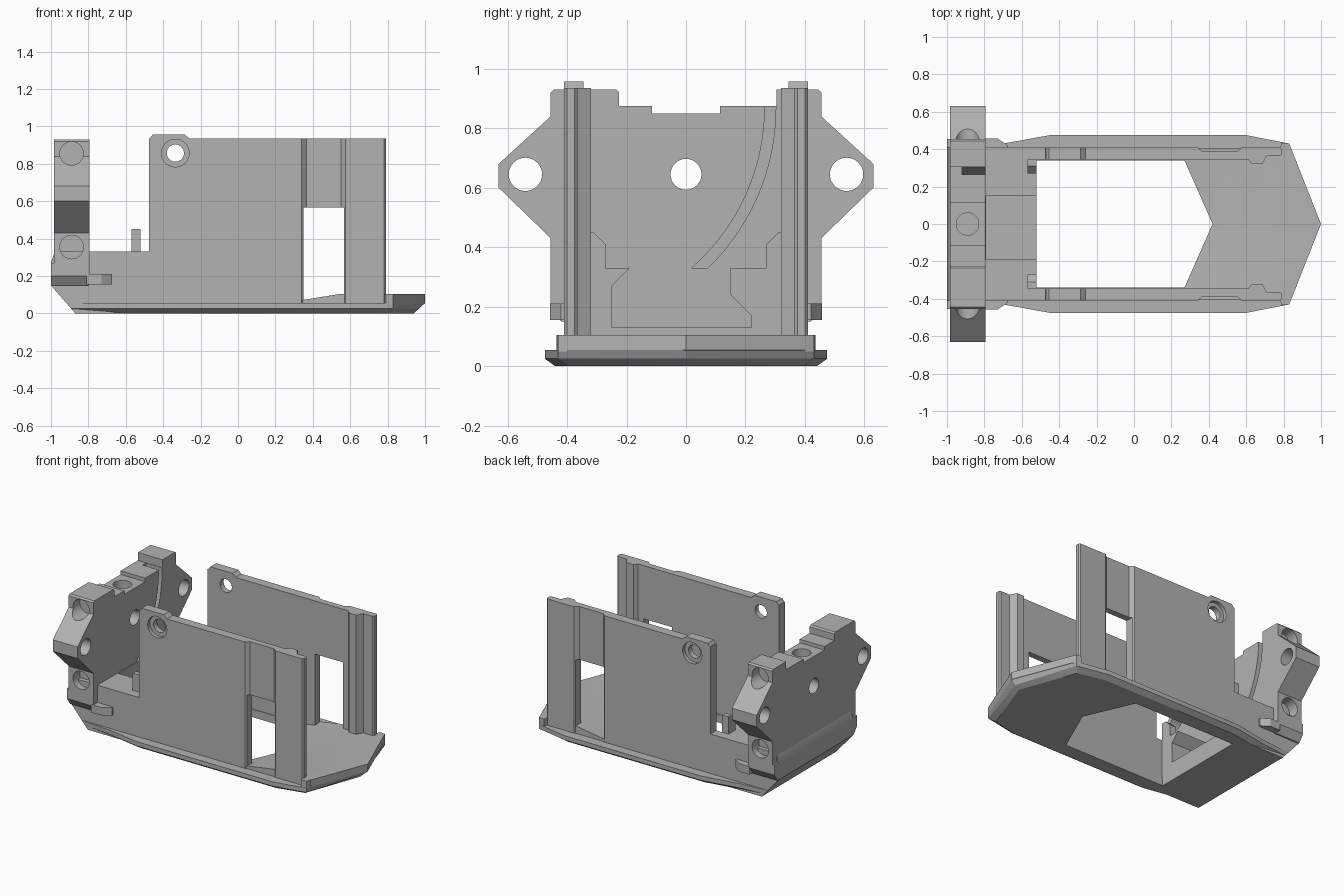
import bpy, bmesh, math
from mathutils import Matrix, Vector

cube = bpy.data.objects.get("Cube")
if cube:
    bpy.data.objects.remove(cube, do_unlink=True)

grey = bpy.data.materials.new("plain_grey")
grey.use_nodes = True
grey.diffuse_color = (0.45, 0.45, 0.45, 1)
grey.node_tree.nodes["Principled BSDF"].inputs["Base Color"].default_value = (0.45, 0.45, 0.45, 1)

# How a flat profile (a, b) at depth d maps to space for each extrusion axis
PLACE = {"x": lambda a, b, d: (d, a, b),
         "y": lambda a, b, d: (a, d, b),
         "z": lambda a, b, d: (a, b, d)}


def loft(name, rings):
    """Closed solid through rings that have equal point counts."""
    bm = bmesh.new()
    loops = [[bm.verts.new(p) for p in ring] for ring in rings]
    n = len(loops[0])
    for low, high in zip(loops, loops[1:]):
        for i in range(n):
            j = (i + 1) % n
            bm.faces.new((low[i], low[j], high[j], high[i]))
    bm.faces.new(loops[0][::-1])
    bm.faces.new(loops[-1])
    bmesh.ops.recalc_face_normals(bm, faces=bm.faces)
    mesh = bpy.data.meshes.new(name)
    bm.to_mesh(mesh)
    bm.free()
    mesh.materials.append(grey)
    obj = bpy.data.objects.new(name, mesh)
    bpy.context.collection.objects.link(obj)
    return obj


def prism(name, pts, axis, lo, hi):
    return loft(name, [[PLACE[axis](a, b, d) for a, b in pts] for d in (lo, hi)])


def box(name, x0, x1, y0, y1, z0, z1):
    return prism(name, [(x0, y0), (x1, y0), (x1, y1), (x0, y1)], "z", z0, z1)


def rod(a, b, r, axis, lo, hi):
    turn = [math.tau * i / 32 for i in range(32)]
    return prism("cutter", [(a + r * math.cos(t), b + r * math.sin(t)) for t in turn], axis, lo, hi)


def cut(obj, *cutters):
    for c in cutters:
        mod = obj.modifiers.new("cut", "BOOLEAN")
        mod.operation, mod.solver, mod.object = "DIFFERENCE", "EXACT", c
        c.hide_render = True
        bpy.context.view_layer.objects.active = obj
        bpy.ops.object.modifier_apply(modifier=mod.name)
        bpy.data.objects.remove(c, do_unlink=True)


def both_sides(half):
    """Complete a half outline (x, y>0) by mirroring it over y."""
    return half + [(x, -y) for x, y in reversed(half) if y > 0]


# Hull plate with chamfered underside and a large opening
def hull_ring(z, inset, nose, rear):
    half = [(nose, 0), (0.83 - inset, 0.43 - inset), (0.6, 0.475 - inset),
            (-0.45, 0.475 - inset), (-0.7, 0.43 - inset), (rear, 0.41 - inset)]
    pts = half + [(x, -y) for x, y in reversed(half[1:])]
    return [(x, y, z) for x, y in pts]


hull = loft("hull_plate", [hull_ring(0, 0.035, 0.94, -0.87),
                           hull_ring(0.025, 0, 0.967, -0.89),
                           hull_ring(0.055, 0, 1, -0.917)])
cut(hull, prism("cutter", [(-0.52, 0.34), (0.27, 0.34), (0.42, 0), (0.27, -0.34), (-0.52, -0.34)],
                "z", -0.1, 0.2))

# Raised pointed nose with a chevron ramp
def nose_section(y):
    k = abs(y)
    ramp, crest, tip = 0.42 - 0.44 * k, 0.71 - 0.39 * k, 1 - 0.395 * k
    return [(ramp, y, 0.04), (ramp, y, 0.055), (crest, y, 0.105), (tip, y, 0.105), (tip, y, 0.054),
            (tip - 0.02, y, 0.04)]


loft("nose", [nose_section(y) for y in (-0.405, 0, 0.405)])
for s in (-1, 1):
    prism("nose_corner", [(0.78, s * 0.4), (0.842, s * 0.4), (0.83, s * 0.43), (0.79, s * 0.435)],
          "z", 0.05, 0.105)

# Rear tray with sloped back edge and a central recess
tray = prism("rear_tray", [(-0.87, 0), (-1, 0.15), (-1, 0.27), (-0.98, 0.33), (-0.52, 0.33), (-0.52, 0)],
             "y", -0.41, 0.41)
cut(tray, prism("cutter", [(-0.25, 0.13), (0.22, 0.13), (0.22, 0.17), (0.15, 0.24), (0.15, 0.4),
                           (-0.12, 0.4), (-0.25, 0.27)], "x", -0.79, -0.4))
prism("rear_shoulder", [(-0.42, 0.15), (-0.455, 0.2), (-0.455, 0.27), (0.455, 0.27),
                        (0.455, 0.2), (0.42, 0.15)], "x", -0.999, -0.8)

# Rear block with side lugs and a stepped top
block = prism("rear_block", [
    (-0.455, 0.2), (-0.455, 0.43), (-0.63, 0.6), (-0.63, 0.68), (-0.455, 0.84), (-0.455, 0.92),
    (-0.445, 0.93), (-0.235, 0.93), (-0.225, 0.92), (-0.225, 0.875), (-0.115, 0.875), (-0.115, 0.85),
    (0.115, 0.85), (0.115, 0.875), (0.305, 0.875), (0.305, 0.93), (0.445, 0.93), (0.455, 0.92),
    (0.455, 0.84), (0.63, 0.68), (0.63, 0.6), (0.455, 0.43), (0.455, 0.2)], "x", -0.985, -0.795)
cut(block, rod(0, 0.645, 0.052, "x", -1.2, -0.5), rod(-0.89, 0, 0.06, "z", 0.75, 1.1))
for s in (-1, 1):
    cut(block, rod(s * 0.54, 0.645, 0.056, "x", -1.2, -0.5))
    for z in (0.855, 0.355):
        lo, hi = sorted((s * 0.38, s * 0.7))
        cut(block, rod(-0.89, z, 0.063, "y", lo, hi))

# Curved channel in the inner face of the block
angles = [-math.radians(a) for a in range(-6, 53, 3)]
arc = [(0.715, a) for a in angles] + [(0.752, a) for a in reversed(angles)]
cut(block, prism("cutter", [(-0.45 + r * math.cos(a), 0.87 + r * math.sin(a)) for r, a in arc],
                 "x", -0.92, -0.7))

for s in (-1, 1):
    side = "left" if s < 0 else "right"
    # Side wall: plain panel, thinner recessed panel, then a ribbed end panel
    plan = [(-0.475, 0.41), (0.34, 0.41), (0.365, 0.388), (0.55, 0.388), (0.575, 0.41), (0.78, 0.41),
            (0.79, 0.4), (0.79, 0.375), (0.78, 0.365), (0.71, 0.365), (0.685, 0.32), (0.63, 0.32),
            (0.61, 0.345), (-0.475, 0.345)]
    wall = prism("side_wall_" + side, [(x, s * y) for x, y in plan], "z", 0.03, 0.935)
    lo, hi = sorted((s * 0.2, s * 0.6))
    cut(wall, box("cutter", 0.35, 0.568, lo, hi, 0.06, 0.565))
    # Mounting lug along the top corner, bored with a counterbore
    lo, hi = sorted((s * 0.345, s * 0.41))
    prism("wall_lug_" + side, [(-0.475, 0.93), (-0.455, 0.957), (-0.285, 0.957), (-0.255, 0.93)],
          "y", lo, hi)
    lo, hi = sorted((s * 0.2, s * 0.6))
    cut(wall, rod(-0.335, 0.857, 0.046, "y", lo, hi))
    lo, hi = sorted((s * 0.385, s * 0.6))
    cut(wall, rod(-0.335, 0.857, 0.074, "y", lo, hi))
    # Low sill joining tray and wall, with an upright post
    lo, hi = sorted((s * 0.345, s * 0.41))
    box("sill_" + side, -0.53, -0.47, lo, hi, 0.03, 0.33)
    prism("post_" + side, [(s * 0.27, 0.3), (s * 0.27, 0.41), (s * 0.31, 0.45), (s * 0.345, 0.45),
                           (s * 0.345, 0.3)], "x", -0.57, -0.52)
    # Small outer ledge beside the rear block
    ledge = [(-0.81, 0.4), (-0.81, 0.458), (-0.73, 0.458), (-0.675, 0.42), (-0.675, 0.4)]
    prism("ledge_" + side, [(x, s * y) for x, y in ledge], "z", 0.155, 0.21)

# Smooth round bores while keeping edges sharp
for obj in bpy.context.scene.objects:
    obj.select_set(obj.type == "MESH")
bpy.ops.object.shade_smooth_by_angle(angle=math.radians(25))
